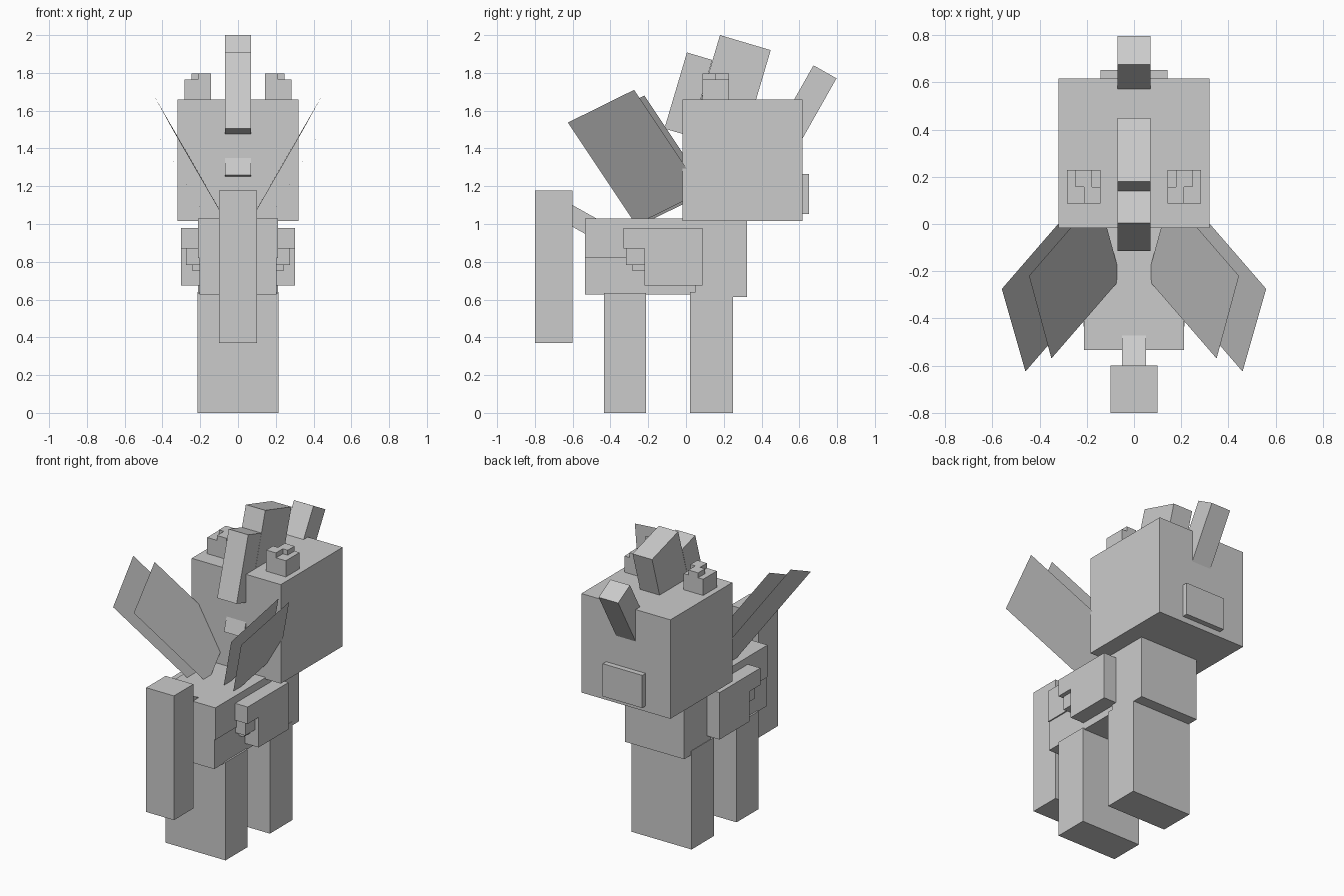
import bpy, bmesh, math
from mathutils import Vector

if "Cube" in bpy.data.objects:
    bpy.data.objects.remove(bpy.data.objects["Cube"])

grey = bpy.data.materials.new("plain_grey")
grey.diffuse_color = (0.6, 0.6, 0.6, 1.0)
grey.use_nodes = True
grey.node_tree.nodes["Principled BSDF"].inputs["Base Color"].default_value = grey.diffuse_color


def finish(name, bm):
    bmesh.ops.recalc_face_normals(bm, faces=bm.faces)
    me = bpy.data.meshes.new(name)
    bm.to_mesh(me)
    bm.free()
    me.materials.append(grey)
    ob = bpy.data.objects.new(name, me)
    bpy.context.collection.objects.link(ob)
    return ob


def add_box(bm, x0, x1, y0, y1, z0, z1):
    verts = bmesh.ops.create_cube(bm, size=1)["verts"]
    for v in verts:
        v.co = Vector((x0 + (v.co.x + 0.5) * (x1 - x0),
                       y0 + (v.co.y + 0.5) * (y1 - y0),
                       z0 + (v.co.z + 0.5) * (z1 - z0)))


def boxes(name, *dims):
    bm = bmesh.new()
    for d in dims:
        add_box(bm, *d)
    return finish(name, bm)


def mirrored(name, *dims):
    for side, s in (("right", 1), ("left", -1)):
        boxes(side + "_" + name,
              *[(min(s * a, s * b), max(s * a, s * b), *r) for a, b, *r in dims])


def tilted(name, half, y, z, width, length, deg):
    """Box leaning in the y-z plane, placed by its upper corner on the -y side."""
    a = math.radians(deg)
    right = Vector((0, math.cos(a), -math.sin(a)))
    down = Vector((0, -math.sin(a), -math.cos(a)))
    bm = bmesh.new()
    for v in bmesh.ops.create_cube(bm, size=1)["verts"]:
        c = v.co.copy()
        v.co = (Vector((c.x * 2 * half, y, z))
                + right * (c.y + 0.5) * width + down * (0.5 - c.z) * length)
    return finish(name, bm)


# Head and muzzle
boxes("head", (-0.32, 0.32, -0.018, 0.617, 1.017, 1.66))
boxes("muzzle", (-0.142, 0.142, 0.6, 0.652, 1.053, 1.265))

# Ears with a stepped top
mirrored("ear", (0.142, 0.283, 0.087, 0.228, 1.64, 1.765),
         (0.142, 0.212, 0.087, 0.157, 1.765, 1.797),
         (0.177, 0.247, 0.157, 0.228, 1.765, 1.797))

# Mane and horn
tilted("neck_mane", 0.07, 0.005, 1.908, 0.14, 0.42, 16.5)
tilted("crest_mane", 0.07, 0.18, 2.0, 0.28, 0.42, 16.5)
tilted("lower_mane", 0.07, 0.035, 1.528, 0.14, 0.28, 16.5)
tilted("horn", 0.07, 0.675, 1.84, 0.14, 0.42, 29.5)

# Body: chest and rear
boxes("chest", (-0.212, 0.212, 0.05, 0.322, 0.613, 1.035))
boxes("rear_body", (-0.212, 0.212, -0.535, 0.095, 0.82, 1.028),
      (-0.204, 0.204, -0.535, 0.095, 0.628, 0.82))

# Legs, each pair one wide block
boxes("front_legs", (-0.215, 0.215, 0.02, 0.25, 0.0, 0.64))
boxes("rear_legs", (-0.215, 0.215, -0.435, -0.212, 0.0, 0.636))

# Tail
tilted("tail_root", 0.05, -0.64, 1.122, 0.28, 0.1, 29.3)
boxes("tail", (-0.1, 0.1, -0.8, -0.6, 0.37, 1.177))

# Folded wings with feather steps
mirrored("folded_wing", (0.2, 0.302, -0.22, 0.087, 0.675, 0.98),
         (0.2, 0.302, -0.332, -0.22, 0.87, 0.98),
         (0.2, 0.275, -0.318, -0.22, 0.782, 0.87),
         (0.2, 0.24, -0.283, -0.22, 0.75, 0.782))

# Spread wings: two thin sheets on each side
reach = Vector((-0.26, 0.30, -0.45))
sheets = {"outer": ((0.56, -0.275, 1.71), (0.46, -0.625, 1.537), 1.2),
          "inner": ((0.445, -0.22, 1.68), (0.35, -0.57, 1.507), 1.13)}
for side, s in (("right", 1), ("left", -1)):
    for which, (a, b, n) in sheets.items():
        a, b = Vector(a), Vector(b)
        bm = bmesh.new()
        corners = (a, b, b + reach * n, a + reach * n)
        bm.faces.new([bm.verts.new((s * p.x, p.y, p.z)) for p in corners])
        finish(f"{side}_{which}_spread_wing", bm)
